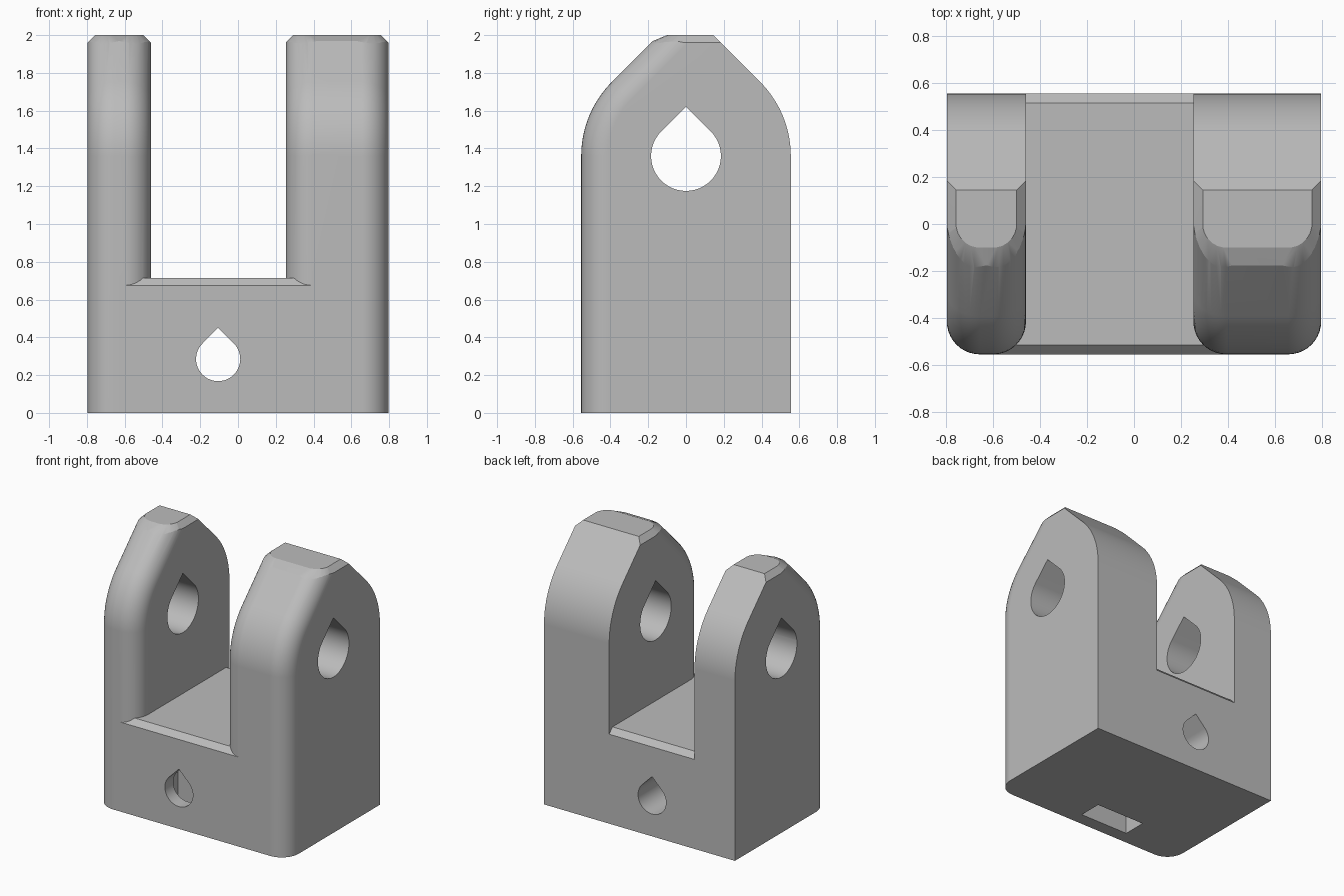
import bpy, bmesh
from math import sin, cos, tan, pi, sqrt, radians
from mathutils import Vector

cube = bpy.data.objects.get("Cube")
if cube:
    bpy.data.objects.remove(cube, do_unlink=True)

DEPTH = 0.555      # half depth, also the radius of the lug shoulders
AXIS_Z = 1.36      # pivot height
TOP = 2.0
FILLET = 0.14
FLOOR = 0.715
CHAMFER = 0.04
STEPS = 10


def make_object(name, bm):
    bmesh.ops.recalc_face_normals(bm, faces=bm.faces)
    mesh = bpy.data.meshes.new(name)
    bm.to_mesh(mesh)
    bm.free()
    obj = bpy.data.objects.new(name, mesh)
    bpy.context.collection.objects.link(obj)
    return obj


def loft(sections):
    """Closed solid through matching rings of points."""
    bm = bmesh.new()
    rings = [[bm.verts.new(p) for p in ring] for ring in sections]
    n = len(rings[0])
    for a, b in zip(rings, rings[1:]):
        for i in range(n):
            j = (i + 1) % n
            bm.faces.new((a[i], a[j], b[j], b[i]))
    bm.faces.new(rings[0])
    bm.faces.new(rings[-1])
    return bm


def lug_profile(x, inset):
    """Side outline of a lug, with its front pulled in by the inset."""
    r = DEPTH - inset
    pts = [(x, DEPTH, 0), (x, -r, 0)]
    for i in range(STEPS + 1):
        a = pi - pi / 4 * i / STEPS
        pts.append((x, r * cos(a), AXIS_Z + r * sin(a)))
    pts.append((x, TOP - AXIS_Z - r * sqrt(2), TOP))
    pts.append((x, AXIS_Z + DEPTH * sqrt(2) - TOP, TOP))
    for i in range(STEPS + 1):
        a = pi / 4 * (1 - i / STEPS)
        pts.append((x, DEPTH * cos(a), AXIS_Z + DEPTH * sin(a)))
    return pts


def make_lug(name, x0, x1):
    # Rounded front edges come from lofting inset profiles
    left, right = [], []
    for i in range(STEPS + 1):
        a = pi / 2 * i / STEPS
        e, inset = FILLET * (1 - cos(a)), FILLET * (1 - sin(a))
        left.append(lug_profile(x0 + e, inset))
        right.append(lug_profile(x1 - e, inset))
    bm = loft(left + right[::-1])
    # Chamfer round the top, turning the two front corners
    r = FILLET - CHAMFER
    for side, edge in ((-1, x0), (1, x1)):
        for i in range(7):
            a = pi / 2 * i / 6
            out = Vector((side * cos(a), -sin(a), 0))
            point = Vector((edge - side * FILLET, 0, TOP)) + out * r
            tilt = radians(45 - 22.5 * i / 6)
            normal = out * sin(tilt) + Vector((0, 0, cos(tilt)))
            geom = bm.verts[:] + bm.edges[:] + bm.faces[:]
            bmesh.ops.bisect_plane(bm, geom=geom, dist=1e-6, plane_co=point,
                                   plane_no=normal, clear_outer=True)
            rim = [e for e in bm.edges if e.is_boundary]
            if rim:
                bmesh.ops.holes_fill(bm, edges=rim, sides=0)
    return make_object(name, bm)


def teardrop(radius):
    """Round hole outline with a pointed top."""
    pts = [(0, radius * sqrt(2))]
    for i in range(37):
        a = radians(135 + 270 * i / 36)
        pts.append((radius * cos(a), radius * sin(a)))
    return pts


def combine(target, tool, operation):
    mod = target.modifiers.new(operation.lower(), 'BOOLEAN')
    mod.operation = operation
    mod.solver = 'EXACT'
    mod.object = tool
    bpy.context.view_layer.objects.active = target
    bpy.ops.object.modifier_apply(modifier=mod.name)
    bpy.data.objects.remove(tool, do_unlink=True)


# Lugs
bracket = make_lug("clevis_bracket", -0.797, -0.46)
wide_lug = make_lug("wide_lug", 0.253, 0.797)

# Base between the lugs, chamfered front and back along its floor
base_outline = [(-DEPTH, 0), (DEPTH, 0), (DEPTH, FLOOR - CHAMFER),
                (DEPTH - CHAMFER, FLOOR), (CHAMFER - DEPTH, FLOOR),
                (-DEPTH, FLOOR - CHAMFER)]
base = make_object("base", loft([[(x, y, z) for y, z in base_outline]
                                 for x in (-0.63, 0.42)]))
combine(bracket, base, 'UNION')
combine(bracket, wide_lug, 'UNION')

# Pivot hole through both lugs
pivot = make_object("pivot_cutter", loft(
    [[(x, u, AXIS_Z + v) for u, v in teardrop(0.185)] for x in (-1, 1)]))
combine(bracket, pivot, 'DIFFERENCE')

# Screw hole through the base
HOLE_X, HOLE_Z = -0.105, 0.285
screw = make_object("screw_cutter", loft(
    [[(HOLE_X + u, y, HOLE_Z + v) for u, v in teardrop(0.117)] for y in (-1, 1)]))
combine(bracket, screw, 'DIFFERENCE')

# Nut slot open at the bottom
w = 0.205
slot = make_object("slot_cutter", loft(
    [[(HOLE_X - w, y, -0.1), (HOLE_X + w, y, -0.1),
      (HOLE_X + w, y, 0.5), (HOLE_X - w, y, 0.5)] for y in (-0.455, -0.275)]))
combine(bracket, slot, 'DIFFERENCE')

# Grey finish
grey = bpy.data.materials.new("grey")
grey.use_nodes = True
colour = (0.5, 0.5, 0.5, 1)
grey.diffuse_color = colour
grey.node_tree.nodes["Principled BSDF"].inputs["Base Color"].default_value = colour
bracket.data.materials.clear()
bracket.data.materials.append(grey)

bpy.ops.object.select_all(action='DESELECT')
bracket.select_set(True)
bpy.context.view_layer.objects.active = bracket
bpy.ops.object.shade_smooth_by_angle(angle=radians(20))
weighted = bracket.modifiers.new("weighted_normals", 'WEIGHTED_NORMAL')
weighted.keep_sharp = True
